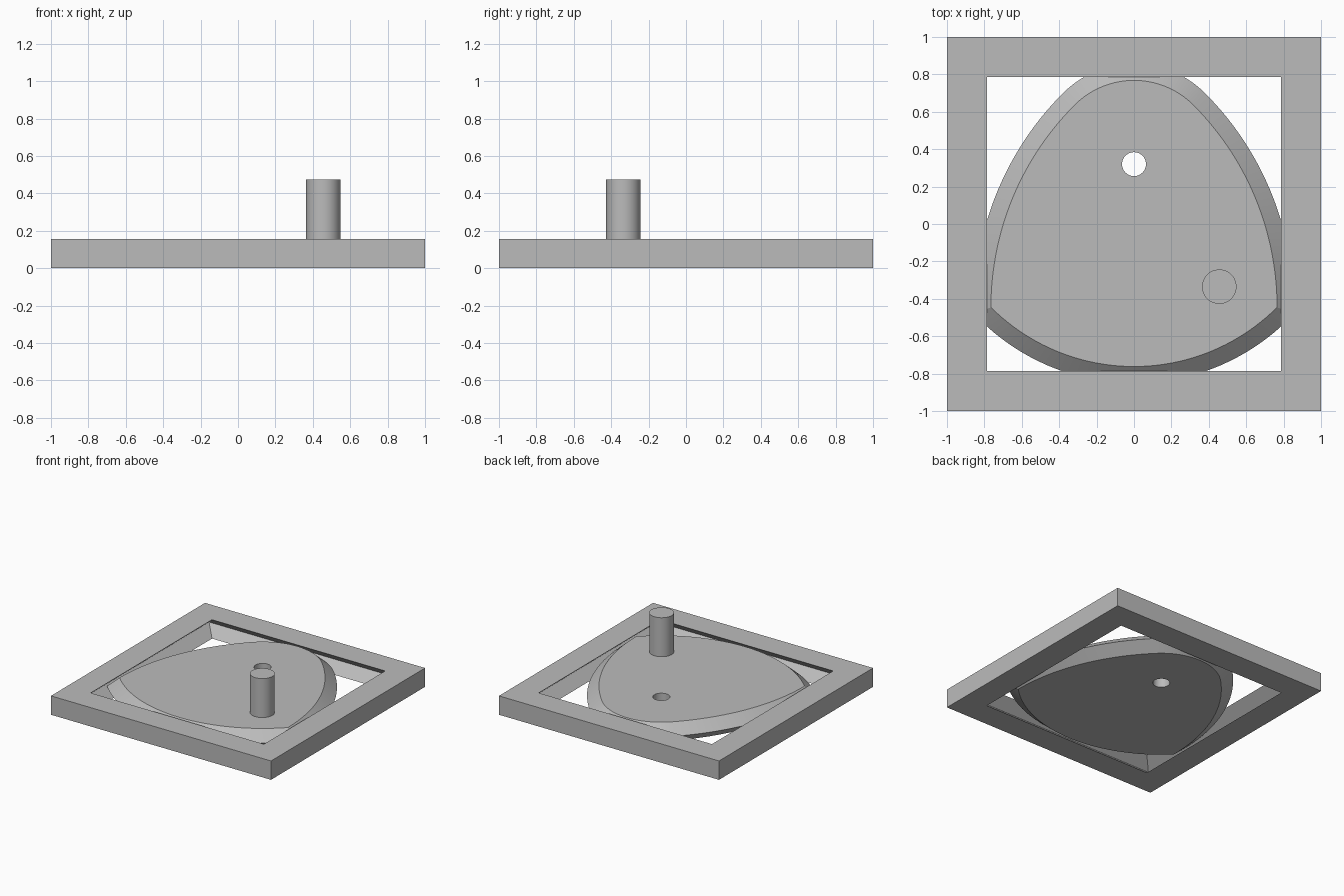
import bpy, bmesh, math
from mathutils import Vector

if "Cube" in bpy.data.objects:
    bpy.data.objects.remove(bpy.data.objects["Cube"])

H = 0.155                     # plate thickness
INNER, GROOVE = 0.787, 0.09   # frame opening half-size, V-groove depth
PIVOT = Vector((0, 0.32))     # rotor pivot
R_BIG, R_SMALL, WIDTH = 1.082, 0.448, 1.53
BEVEL = 0.089                 # how far the rotor rim swells at mid height
HOLE_R = 0.064

grey = bpy.data.materials.new("plain_grey")
grey.diffuse_color = (0.50, 0.50, 0.50, 1)
grey.use_nodes = True
grey.node_tree.nodes["Principled BSDF"].inputs["Base Color"].default_value = grey.diffuse_color


def finish(name, bm, smooth=True):
    bmesh.ops.recalc_face_normals(bm, faces=bm.faces)
    mesh = bpy.data.meshes.new(name)
    bm.to_mesh(mesh)
    bm.free()
    mesh.materials.append(grey)
    ob = bpy.data.objects.new(name, mesh)
    bpy.context.collection.objects.link(ob)
    if smooth:
        bpy.ops.object.select_all(action='DESELECT')
        ob.select_set(True)
        bpy.context.view_layer.objects.active = ob
        bpy.ops.object.shade_smooth_by_angle(angle=math.radians(25))
    return ob


def loft(bm, loops, close=False):
    """Join equal-length vertex loops with quads."""
    rings = [[bm.verts.new(p) for p in loop] for loop in loops]
    pairs = list(zip(rings, rings[1:])) + ([(rings[-1], rings[0])] if close else [])
    for a, b in pairs:
        n = len(a)
        for i in range(n):
            j = (i + 1) % n
            bm.faces.new((a[i], a[j], b[j], b[i]))
    return rings


def arc(c, r, a0, a1, n):
    return [Vector((c[0] + r * math.cos(a0 + (a1 - a0) * i / n),
                    c[1] + r * math.sin(a0 + (a1 - a0) * i / n))) for i in range(n)]


def cam_outline(off):
    """Constant-width cam outline, grown by off, with two sharp corners."""
    k = R_BIG * math.sqrt(0.5)
    left, right = PIVOT + Vector((-k, -k)), PIVOT + Vector((k, -k))
    rs, rb = WIDTH + off, R_BIG + off
    # sharp corner: where the flank arc meets the long bottom arc
    u = (PIVOT - left).normalized()
    d = (PIVOT - left).length
    t = (rs * rs - rb * rb + d * d) / (2 * d)
    s = math.sqrt(rs * rs - t * t)
    corner = left + u * t + Vector((u.y, -u.x)) * s
    a = math.atan2(corner.y - left.y, corner.x - left.x)
    b = math.atan2(corner.y - PIVOT.y, corner.x - PIVOT.x)
    q = math.pi / 4
    return (arc(left, rs, a, q, 32) + arc(PIVOT, R_SMALL + off, q, 3 * q, 32)
            + arc(right, rs, 3 * q, math.pi - a, 32)
            + arc(PIVOT, rb, -math.pi - b, b, 40))


def at_z(points, z):
    return [(p[0], p[1], z) for p in points]


# Square frame with a V-groove around the inside of its opening
def square(h, z):
    return [(-h, -h, z), (h, -h, z), (h, h, z), (-h, h, z)]

bm = bmesh.new()
loft(bm, [square(1, 0), square(1, H), square(INNER, H),
          square(INNER + GROOVE, H / 2), square(INNER, 0)], close=True)
finish("grooved_frame", bm, smooth=False)

# Rotor with a V-shaped rim and a round through hole at the pivot
bm = bmesh.new()
rim = loft(bm, [at_z(cam_outline(0), 0), at_z(cam_outline(BEVEL), H / 2),
                at_z(cam_outline(0), H)])
hole = arc(PIVOT, HOLE_R, 0, 2 * math.pi, 40)
bore = loft(bm, [at_z(hole, 0), at_z(hole, H)])
for outer, inner in ((rim[0], bore[0]), (rim[2], bore[1])):
    edges = [bm.edges.get((r[i], r[(i + 1) % len(r)]))
             for r in (outer, inner) for i in range(len(r))]
    bmesh.ops.triangle_fill(bm, edges=edges, use_beauty=True)
flat = [e for e in bm.edges if len(e.link_faces) == 2
        and all(abs(f.normal.z) > 0.999 for f in e.link_faces)]
bmesh.ops.dissolve_limit(bm, angle_limit=0.001, verts=[], edges=flat)
finish("rotor", bm)

# Drive pin standing on the rotor
bm = bmesh.new()
pin = arc((0.456, -0.335), 0.092, 0, 2 * math.pi, 48)
ends = loft(bm, [at_z(pin, H), at_z(pin, 0.475)])
for ring in ends:
    bm.faces.new(ring)
finish("drive_pin", bm)
